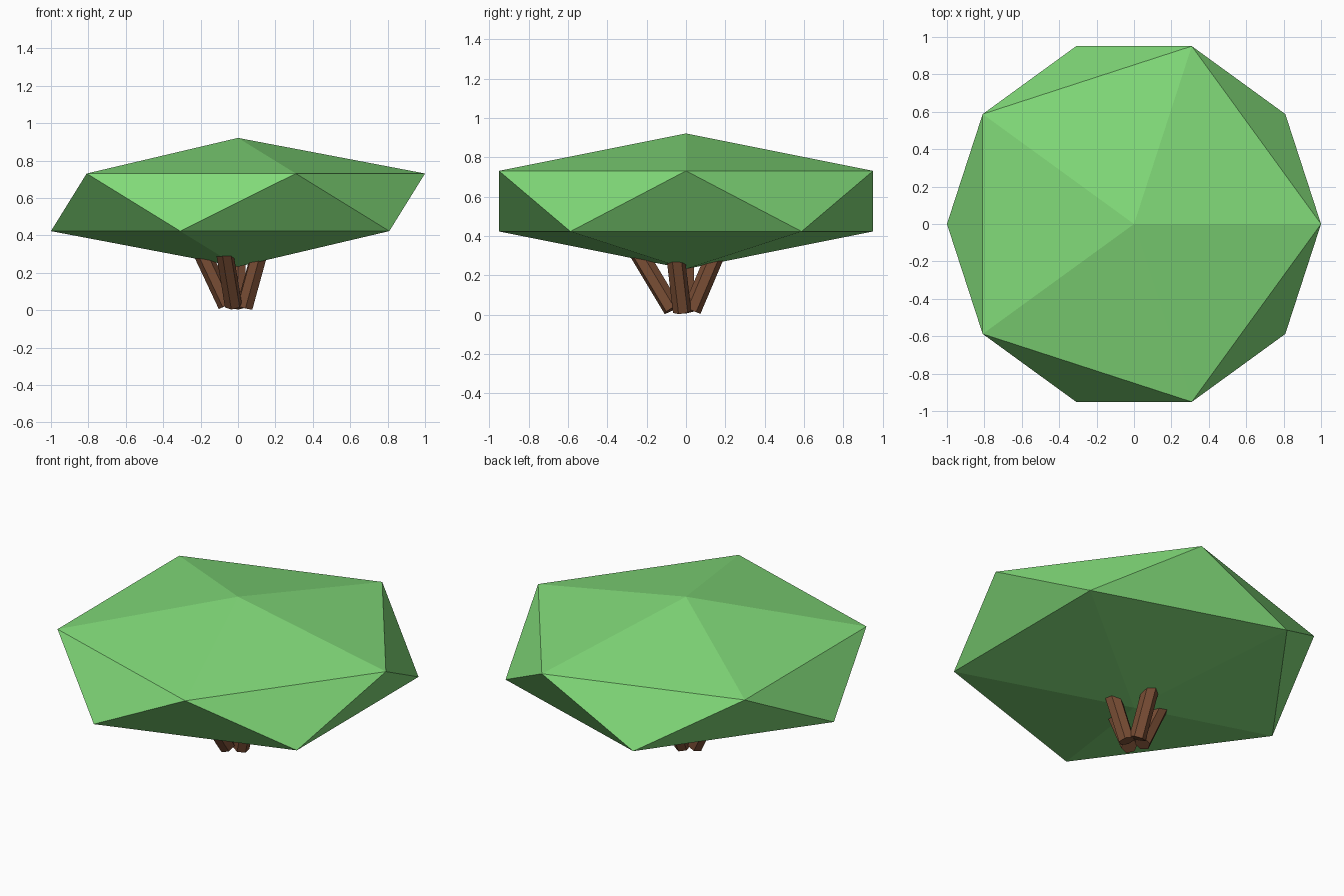
import bpy
from mathutils import Vector

cube = bpy.data.objects.get("Cube")
if cube:
    bpy.data.objects.remove(cube, do_unlink=True)


def material(name, colour):
    mat = bpy.data.materials.new(name)
    mat.use_nodes = True
    mat.diffuse_color = (*colour, 1)
    mat.node_tree.nodes["Principled BSDF"].inputs["Base Color"].default_value = (*colour, 1)
    return mat


leaf = material("leaf green", (0.22, 0.70, 0.19))
bark = material("bark brown", (0.19, 0.075, 0.035))

# Canopy: a flattened faceted ball
bpy.ops.mesh.primitive_ico_sphere_add(subdivisions=1, radius=1.118, location=(0, 0, 0.577))
canopy = bpy.context.object
canopy.name = "canopy"
canopy.scale.z = 0.308
canopy.data.materials.append(leaf)


# Trunk: four stems spreading out from the foot, ends buried in the canopy
def stem(name, foot, point):
    foot, point = Vector(foot), Vector(point)
    axis = (point - foot) * 1.4
    bpy.ops.mesh.primitive_cylinder_add(
        vertices=6, radius=0.047, depth=axis.length, location=foot + axis / 2)
    obj = bpy.context.object
    obj.name = name
    obj.rotation_euler = axis.to_track_quat("Z", "Y").to_euler()
    obj.data.materials.append(bark)


stem("left_stem", (0.035, -0.02, 0.016), (0.105, -0.05, 0.27))
stem("right_stem", (-0.06, 0, 0.026), (-0.175, 0, 0.27))
stem("front_stem", (-0.025, -0.07, 0.028), (-0.065, -0.215, 0.27))
stem("back_stem", (0, 0.03, 0.022), (0, 0.135, 0.27))
